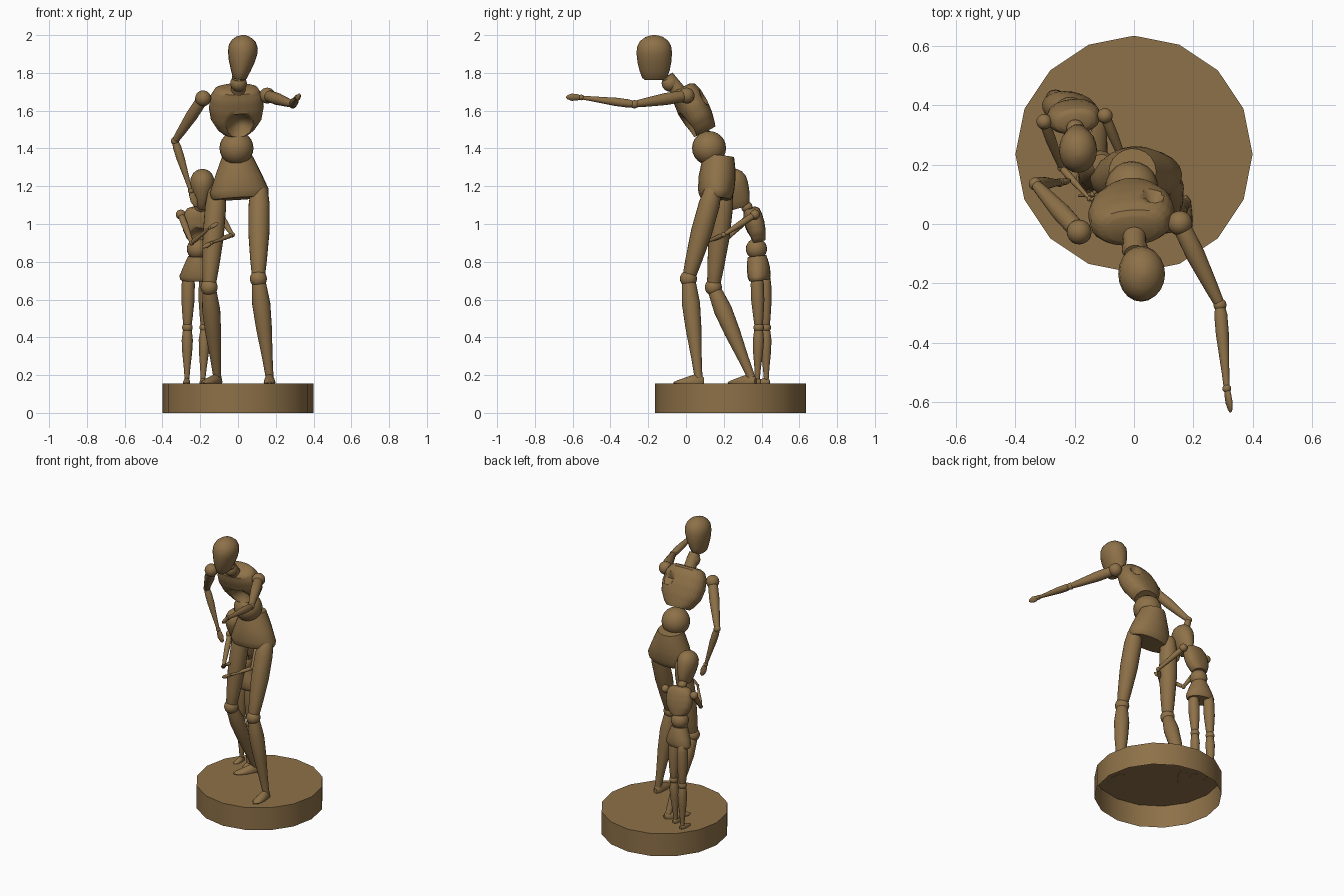
import bpy, bmesh, math
from mathutils import Vector as V

if "Cube" in bpy.data.objects:
    bpy.data.objects.remove(bpy.data.objects["Cube"])

wood = bpy.data.materials.new("brown_wood")
wood.use_nodes = True
COLOUR = (0.27, 0.165, 0.065, 1)
wood.diffuse_color = COLOUR
wood.node_tree.nodes["Principled BSDF"].inputs["Base Color"].default_value = COLOUR

FLOOR = 0.155


def finish(name, bm, angle=40):
    bmesh.ops.recalc_face_normals(bm, faces=bm.faces)
    mesh = bpy.data.meshes.new(name)
    bm.to_mesh(mesh)
    bm.free()
    ob = bpy.data.objects.new(name, mesh)
    bpy.context.collection.objects.link(ob)
    mesh.materials.append(wood)
    bpy.ops.object.select_all(action='DESELECT')
    ob.select_set(True)
    bpy.context.view_layer.objects.active = ob
    bpy.ops.object.shade_smooth_by_angle(angle=math.radians(angle))
    return ob


def ball(name, centre, radius):
    bm = bmesh.new()
    bmesh.ops.create_uvsphere(bm, u_segments=20, v_segments=12, radius=radius)
    bmesh.ops.translate(bm, verts=bm.verts, vec=V(centre))
    finish(name, bm)


def loft(name, a, b, sections, scale=1, side=(1, 0, 0), power=1, segs=20, dents=(), floor=None):
    """Rings of (position, half width, half depth) strung from a to b."""
    a, b = V(a), V(b)
    axis = (b - a).normalized()
    u = V(side) - axis * V(side).dot(axis)
    u.normalize()
    w = axis.cross(u)
    bm = bmesh.new()
    rings = []
    for t, rx, ry in sections:
        ring = []
        for i in range(segs):
            ang = math.tau * i / segs
            c, s = math.cos(ang), math.sin(ang)
            c = math.copysign(abs(c) ** power, c)
            s = math.copysign(abs(s) ** power, s)
            ring.append(bm.verts.new(a.lerp(b, t) + (u * rx * c + w * ry * s) * scale))
        rings.append(ring)
    for r0, r1 in zip(rings, rings[1:]):
        for i in range(segs):
            j = (i + 1) % segs
            bm.faces.new((r0[i], r0[j], r1[j], r1[i]))
    if dents:
        bmesh.ops.subdivide_edges(bm, edges=bm.edges[:], cuts=2, use_grid_fill=True)
    for centre, radius, push in dents:
        for v in bm.verts:
            d = (v.co - V(centre)).length / radius
            if d < 1:
                v.co += V(push) * (1 - d * d)
    bm.verts.ensure_lookup_table()
    ends = [e for e in bm.edges if e.is_boundary]
    bmesh.ops.holes_fill(bm, edges=ends, sides=0)
    if floor is not None:
        for v in bm.verts:
            v.co.z = max(v.co.z, floor)
    finish(name, bm)


def rounds(*pairs):
    return [(t, r, r) for t, r in pairs]


# Shared section profiles, sized for the tall figure
HEAD = [(0, .028, .055), (.04, .037, .066), (.2, .052, .08), (.4, .068, .09), (.6, .078, .094),
        (.75, .077, .09), (.87, .063, .074), (.95, .041, .049), (.99, .017, .02), (1, .002, .002)]
CHEST = [(0, .075, .062), (.08, .1, .068), (.3, .135, .08), (.55, .146, .084),
         (.8, .138, .078), (.95, .115, .066), (1, .085, .045)]
PELVIS = [(0, .142, .08), (.06, .152, .088), (.18, .156, .096), (.5, .128, .098),
          (.8, .1, .09), (1, .08, .08)]
THIGH = rounds((0, .03), (.05, .046), (.2, .056), (.5, .056), (.8, .044), (.95, .036), (1, .028))
SHIN = rounds((0, .03), (.06, .038), (.25, .048), (.5, .042), (.8, .028), (1, .021))
UPPER_ARM = rounds((0, .024), (.1, .031), (.4, .032), (.8, .023), (1, .017))
FOREARM = rounds((0, .016), (.12, .022), (.35, .022), (.8, .013), (1, .010))
HAND = [(0, .009, .009), (.25, .017, .011), (.6, .02, .011), (.9, .012, .007), (1, .003, .003)]
FOOT = [(0, .012, .02), (.1, .024, .038), (.3, .028, .04), (.55, .031, .028),
        (.85, .026, .013), (1, .008, .004)]


def arm(prefix, shoulder, elbow, wrist, tip, k, thin=1):
    ball(prefix + "_shoulder", shoulder, .042 * k)
    loft(prefix + "_upper_arm", shoulder, elbow, UPPER_ARM, k * thin, side=(.3, .1, 1))
    ball(prefix + "_elbow", elbow, .022 * k)
    loft(prefix + "_forearm", elbow, wrist, FOREARM, k * thin, side=(.3, .1, 1))
    ball(prefix + "_wrist", wrist, .015 * k)
    loft(prefix + "_hand", wrist, tip, HAND, k, side=(.3, .1, 1))


def leg(prefix, hip, knee, ankle, toe, k):
    loft(prefix + "_thigh", hip, knee, THIGH, k)
    ball(prefix + "_knee", knee, .045 * k)
    loft(prefix + "_shin", knee, ankle, SHIN, k)
    ball(prefix + "_ankle", ankle, .022 * k)
    flat = V((ankle[0], ankle[1], FLOOR + .01 * k))
    end = V((toe[0], toe[1], FLOOR + .005 * k))
    way = (end - flat).normalized()
    loft(prefix + "_foot", flat - way * .03 * k, end, FOOT, k,
         side=way.cross(V((0, 0, 1))), floor=FLOOR - .002)


# Hollow stand, open underneath
bm = bmesh.new()
bmesh.ops.create_cone(bm, cap_ends=True, segments=16, radius1=.4, radius2=.4, depth=FLOOR)
bmesh.ops.translate(bm, verts=bm.verts, vec=(0, .235, FLOOR / 2))
under = [f for f in bm.faces if f.calc_center_median().z < .01]
bmesh.ops.delete(bm, geom=under, context='FACES_ONLY')
finish("stand", bm, 30)

# Tall figure, leaning forward
loft("tall_head", (.008, -.165, 1.765), (.035, -.17, 2), HEAD)
ball("tall_neck", (.003, -.085, 1.745), .044)
loft("tall_neck_stem", (.004, -.1, 1.78), (0, -.03, 1.69), rounds((0, .036), (1, .04)))
loft("tall_chest", (-.01, .1, 1.488), (-.008, -.018, 1.725), CHEST, side=(1, .08, .04),
     power=.85, segs=24,
     dents=[((.01, .005, 1.52), .075, (0, .06, .03)),
            ((.06, .085, 1.66), .04, (0, -.035, -.02))])
ball("tall_waist", (-.008, .122, 1.402), .09)
loft("tall_pelvis", (.01, .155, 1.135), (-.005, .175, 1.36), PELVIS, side=(1, .05, 0))
arm("tall_left", (.155, .003, 1.68), (.29, -.273, 1.634), (.313, -.555, 1.67),
    (.326, -.635, 1.672), 1)
arm("tall_right", (-.185, -.027, 1.665), (-.333, .135, 1.44), (-.25, .14, 1.175),
    (-.22, .145, 1.09), 1)
leg("tall_left", (.113, .15, 1.2), (.108, .013, .71), (.167, .066, .19), (.167, -.065), 1)
leg("tall_right", (-.11, .205, 1.2), (-.153, .145, .665), (-.11, .345, .19), (-.19, .225), 1)

# Small figure, clinging to the tall one's leg
K = .62
loft("small_head", (-.192, .285, 1.085), (-.187, .23, 1.29), HEAD, .82)
ball("small_neck", (-.198, .322, 1.09), .03)
loft("small_chest", (-.212, .383, .908), (-.198, .345, 1.085), CHEST, K, side=(1, .1, 0),
     power=.85, segs=24, dents=[((-.21, .33, .93), .05, (0, .035, .015))])
ball("small_waist", (-.215, .373, .868), .056)
loft("small_pelvis", (-.215, .39, .7), (-.215, .376, .83), PELVIS, K, side=(1, -.2, 0))
arm("small_right", (-.303, .345, 1.05), (-.245, .19, .9), (-.15, .085, .98),
    (-.105, .07, 1.005), K, .9)
arm("small_left", (-.098, .365, 1.05), (-.03, .2, .943), (-.14, .1, .9),
    (-.188, .095, .875), K, .9)
leg("small_right", (-.262, .415, .74), (-.268, .422, .452), (-.27, .425, .185), (-.275, .35), K)
leg("small_left", (-.172, .375, .74), (-.176, .385, .452), (-.185, .378, .185), (-.185, .325), K)
